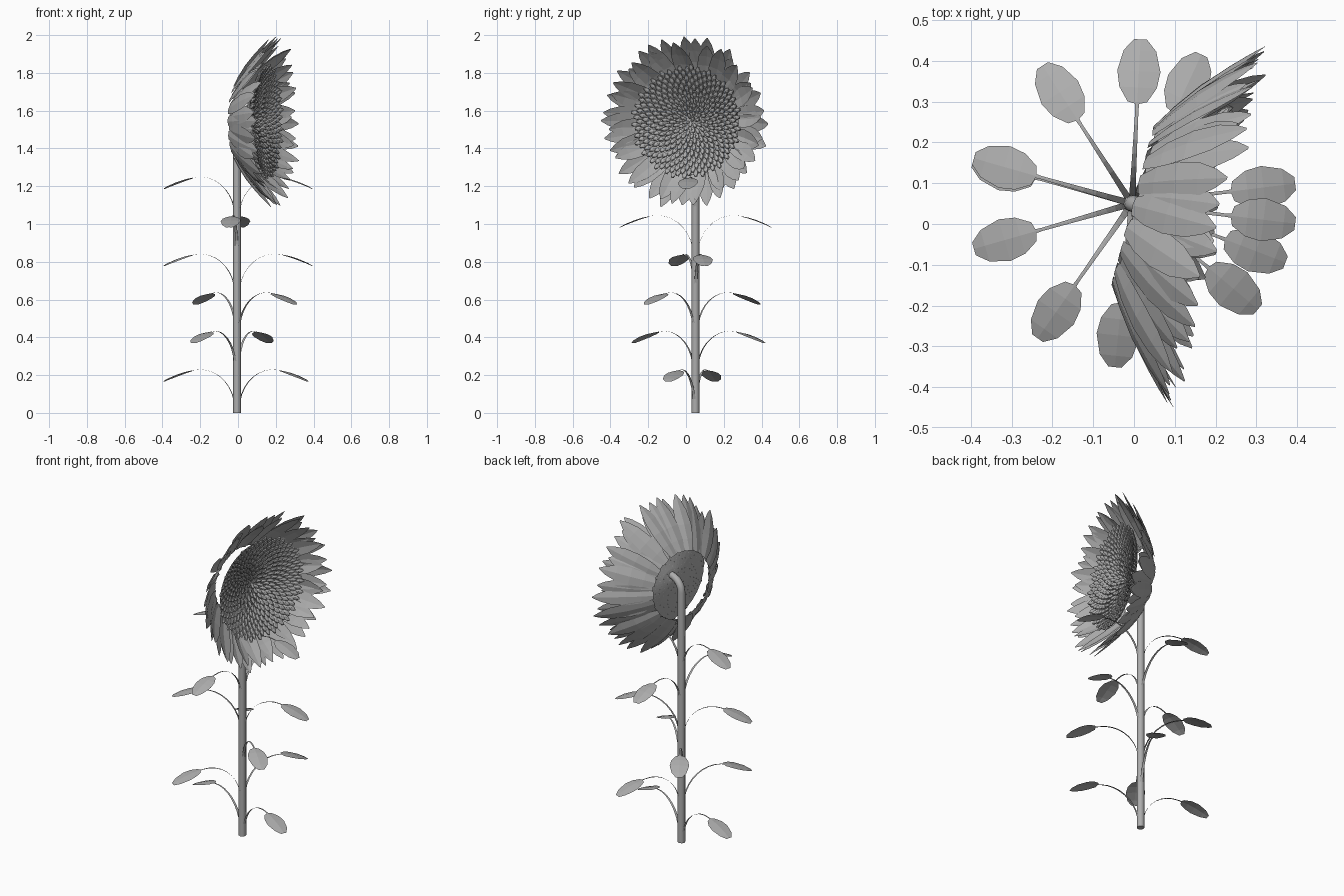
import bpy, bmesh, math, random
from math import radians, sin, cos, pi
from mathutils import Matrix, Vector

random.seed(4)
if "Cube" in bpy.data.objects:
    bpy.data.objects.remove(bpy.data.objects["Cube"], do_unlink=True)

grey = bpy.data.materials.new("plant grey")
grey.use_nodes = True
grey.diffuse_color = (0.42, 0.42, 0.42, 1)
grey.node_tree.nodes["Principled BSDF"].inputs["Base Color"].default_value = grey.diffuse_color


def T(x, y, z):
    return Matrix.Translation((x, y, z))


def R(deg, axis):
    return Matrix.Rotation(radians(deg), 4, axis)


def finish(bm, name):
    mesh = bpy.data.meshes.new(name)
    bm.to_mesh(mesh)
    bm.free()
    mesh.materials.append(grey)
    ob = bpy.data.objects.new(name, mesh)
    bpy.context.collection.objects.link(ob)


def blade(bm, matrix, stations, fold):
    """Thin leaf shape: stations are (along, height, half width)."""
    prev = None
    for along, height, half in stations:
        row = [bm.verts.new(matrix @ Vector((along, s * half, height + fold * abs(s) * half)))
               for s in (-1, 0, 1)]
        if prev:
            for i in (0, 1):
                bm.faces.new((prev[i], row[i], row[i + 1], prev[i + 1]))
        prev = row


# Stem, hooked over into the back of the flower head
stem_x, stem_y = -0.005, 0.05
path = [(stem_x, stem_y, 0), (stem_x, stem_y, 1.5)]
for k in range(1, 7):
    a = pi / 2 * k / 6
    path.append((stem_x + 0.08 * (1 - cos(a)), stem_y - 0.02 * (1 - cos(a)), 1.5 + 0.075 * sin(a)))
curve = bpy.data.curves.new("stem", "CURVE")
curve.dimensions = "3D"
curve.bevel_depth = 0.021
curve.bevel_resolution = 2
curve.use_fill_caps = True
spline = curve.splines.new("POLY")
spline.points.add(len(path) - 1)
for point, co in zip(spline.points, path):
    point.co = (*co, 1)
curve.materials.append(grey)
bpy.context.collection.objects.link(bpy.data.objects.new("stem", curve))

# Opposite pairs of leaves: a flat arching stalk running into a drooping blade
pairs = [(165, -21), (235, 65), (123, -40), (196, 7), (264, 87), (164, -7)]
stalk = []
for k in range(10):
    a = radians(98) * k / 9
    stalk.append((0.012 + 0.19 * (1 - cos(a)), 0.21 * sin(a), 0.009 - 0.005 * k / 9))
leaf_shape = [(0.245, 0.205, 0.005), (0.25, 0.204, 0.024), (0.285, 0.197, 0.046), (0.325, 0.184, 0.053),
              (0.375, 0.163, 0.04), (0.403, 0.147, 0.016)]
for level, pair in enumerate(pairs):
    base = 0.02 + 0.204 * level
    for side, azimuth in zip(("left", "right"), pair):
        turn = T(stem_x, stem_y, base) @ R(azimuth, "Z")
        bm = bmesh.new()
        blade(bm, turn, stalk + leaf_shape, -0.1)
        finish(bm, f"leaf_{side}_{level + 1}")

# Flower head frame: local z points out of the face
head = T(0, 0.045, 1.54) @ R(-15, "Z") @ R(90, "Y")


def dish(r):
    """Depth of the hollow face at a given radius."""
    return 0.075 + 0.075 * (r / 0.29) ** 1.5


# Receptacle: a lathed shallow bowl
bm = bmesh.new()
prev = None
sides = 32
for r in (0.01, 0.07, 0.13, 0.19, 0.24, 0.28):
    ring = [bm.verts.new(head @ Vector((r * cos(2 * pi * i / sides), r * sin(2 * pi * i / sides), dish(r) - 0.006)))
            for i in range(sides)]
    if prev:
        for i in range(sides):
            j = (i + 1) % sides
            bm.faces.new((prev[i], ring[i], ring[j], prev[j]))
    else:
        bm.faces.new(ring)
    prev = ring
finish(bm, "receptacle")

# Seeds in a sunflower spiral, leaning outward
bm = bmesh.new()
count = 340
for k in range(count):
    r = 0.287 * math.sqrt((k + 0.5) / count)
    size = 0.7 + 0.3 * r / 0.287
    m = head @ R(k * 137.508, "Z") @ T(r, 0, dish(r) + 0.006) @ R(-36, "Y")
    m = m @ Matrix.Diagonal((0.032 * size, 0.0145 * size, 0.010 * size, 1))
    bmesh.ops.create_icosphere(bm, subdivisions=1, radius=1, matrix=m)
finish(bm, "seeds")

# Overlapping rows of petals flaring forward
petal_shape = [(0, 0, 0.022), (0.2, -0.008, 0.04), (0.45, -0.012, 0.048),
               (0.7, -0.008, 0.042), (0.88, -0.002, 0.024), (1, 0.004, 0.003)]
rows = [("outer", 20, 0.34, 0.2, -0.004, 40, 0), ("middle", 20, 0.325, 0.2, 0.004, 41, 9),
        ("inner", 16, 0.29, 0.205, 0.012, 41, 5)]
for name, number, length, root, depth, flare, start in rows:
    bm = bmesh.new()
    for i in range(number):
        angle = start + 360 * i / number + random.uniform(-3, 3)
        scale = length * random.uniform(0.93, 1.02)
        m = head @ R(angle, "Z") @ T(root, 0, depth) @ R(-flare + random.uniform(-3, 3), "Y") \
            @ R(random.uniform(-14, 14), "X")
        blade(bm, m, [(a * scale, h, w) for a, h, w in petal_shape], 0.15)
    finish(bm, f"petals_{name}")
